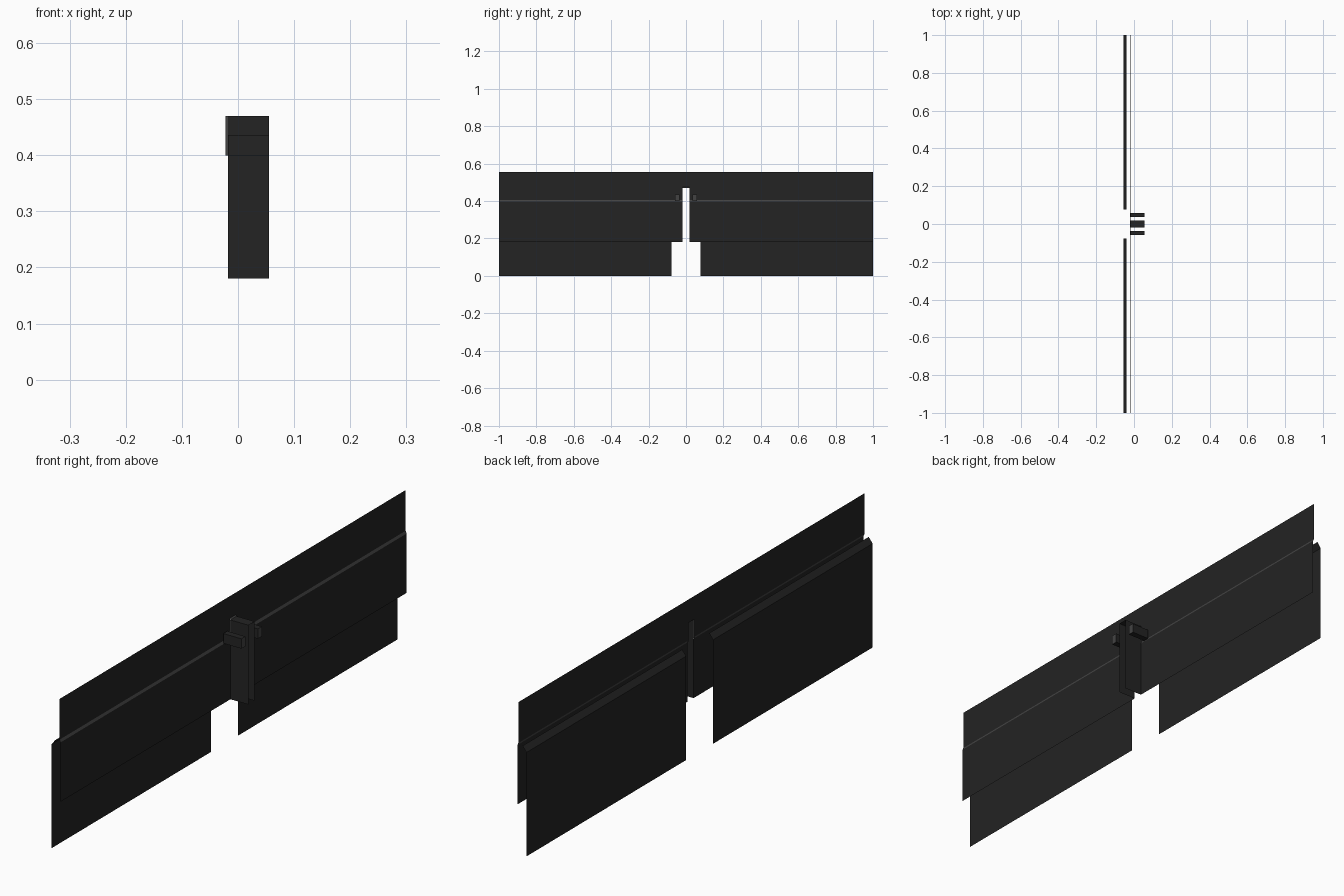
import bpy

cube = bpy.data.objects.get("Cube")
if cube:
    bpy.data.objects.remove(cube)


def material(name, value):
    m = bpy.data.materials.new(name)
    m.use_nodes = True
    colour = (value, value, value, 1)
    m.diffuse_color = colour
    bsdf = next(n for n in m.node_tree.nodes if n.type == 'BSDF_PRINCIPLED')
    bsdf.inputs["Base Color"].default_value = colour
    bsdf.inputs["Roughness"].default_value = 0.8
    return m


charcoal = material("charcoal", 0.017)
grey = material("dark grey", 0.055)


def add_mesh(name, verts, faces, grey_faces=()):
    mesh = bpy.data.meshes.new(name)
    mesh.from_pydata(verts, [], faces)
    mesh.materials.append(charcoal)
    mesh.materials.append(grey)
    for i in grey_faces:
        mesh.polygons[i].material_index = 1
    obj = bpy.data.objects.new(name, mesh)
    bpy.context.collection.objects.link(obj)
    return obj


def sweep(name, profile, y0, y1, grey_faces=()):
    """Thin sheet: an (x, z) profile swept along y."""
    verts = [(x, y, z) for x, z in profile for y in (y0, y1)]
    faces = [(2 * i, 2 * i + 1, 2 * i + 3, 2 * i + 2) for i in range(len(profile) - 1)]
    return add_mesh(name, verts, faces, grey_faces)


def side_plate(name, x0, x1, y, z0, z1, grey_faces=()):
    return add_mesh(name, [(x0, y, z0), (x1, y, z0), (x1, y, z1), (x0, y, z1)],
                    [(0, 1, 2, 3)], grey_faces)


slot = 0.018      # half width of the central slot
front = 0.055     # outer end of post and clips
post_top = 0.47

# Stepped upper sheet on both sides of the slot, with a pale step line
upper = [(-0.018, 0.18), (-0.018, 0.397), (-0.022, 0.406),
         (-0.022, post_top), (-0.022, 0.555)]
# Lower sheet with a bent top lip
lower = [(-0.055, 0), (-0.055, 0.38), (-0.039, 0.4)]

for side, s in (("left", 1), ("right", -1)):
    sweep("upper_sheet_" + side, upper, s * slot, s, (1,))
    sweep("lower_sheet_" + side, lower, s * 0.078, s)
    # Post walls and the small return where they meet the upper sheet
    side_plate("post_wall_" + side, -0.018, front, s * slot, 0.18, post_top)
    side_plate("post_return_" + side, -0.022, -0.018, s * slot, 0.4, post_top, (0,))
    # Clip box with a pale outer end
    ys = (s * 0.036, s * 0.059)
    verts = [(x, y, z) for x in (-0.018, front) for y in ys for z in (0.4, 0.436)]
    add_mesh("clip_" + side, verts,
             [(4, 6, 7, 5), (0, 1, 5, 4), (2, 6, 7, 3), (0, 4, 6, 2), (1, 3, 7, 5)], (0,))

# Sheet above the slot and the post cap
sweep("upper_sheet_bridge", upper[-2:], -slot, slot)
sweep("post_cap", [(-0.022, post_top + 0.004), (-0.018, post_top), (front, post_top)],
      -slot, slot, (0,))
